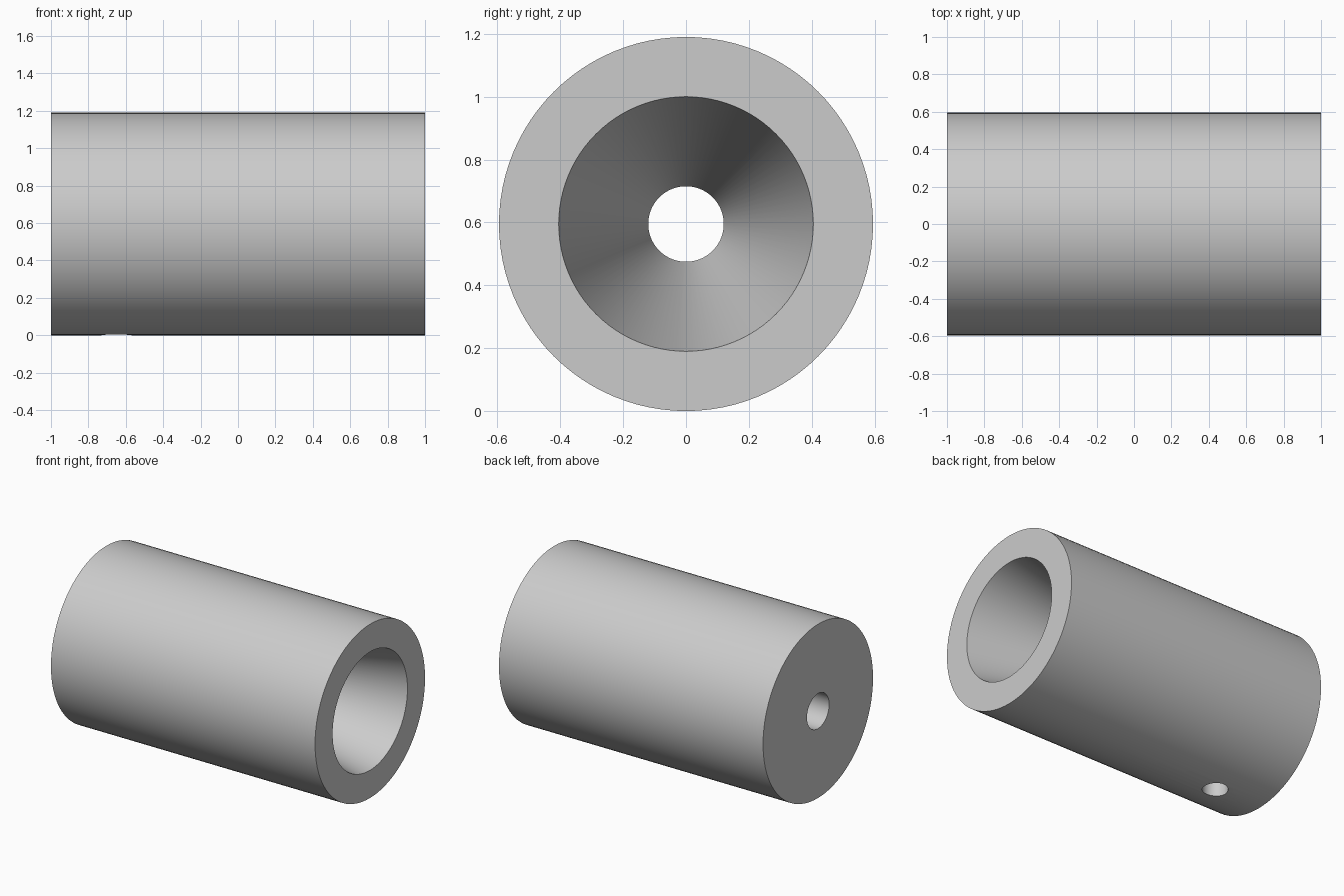
import bpy, bmesh, math
from mathutils import Matrix, Vector

cube = bpy.data.objects.get("Cube")
if cube:
    bpy.data.objects.remove(cube, do_unlink=True)

RADIUS = 0.595      # outer radius, also the axis height
MOUTH = 0.405       # wide end of the tapered bore
BORE = 0.12         # narrow straight bore
TAPER_END = -0.3    # where the taper meets the straight bore

grey = bpy.data.materials.new("light_grey")
grey.use_nodes = True
colour = (0.6, 0.6, 0.6, 1)
grey.diffuse_color = colour
grey.node_tree.nodes["Principled BSDF"].inputs["Base Color"].default_value = colour


def add_object(name, bm):
    mesh = bpy.data.meshes.new(name)
    bmesh.ops.recalc_face_normals(bm, faces=bm.faces)
    bm.to_mesh(mesh)
    bm.free()
    mesh.materials.append(grey)
    obj = bpy.data.objects.new(name, mesh)
    bpy.context.collection.objects.link(obj)
    return obj


# Sleeve: closed wall profile (x, radius) revolved about the long axis
profile = [(1, MOUTH), (1, RADIUS), (-1, RADIUS), (-1, BORE), (TAPER_END, BORE)]
bm = bmesh.new()
verts = [bm.verts.new((x, 0, RADIUS + r)) for x, r in profile]
edges = [bm.edges.new((v, verts[i - 1])) for i, v in enumerate(verts)]
bmesh.ops.spin(bm, geom=verts + edges, cent=(0, 0, RADIUS), axis=(1, 0, 0),
               angle=math.tau, steps=96, use_duplicate=False)
bmesh.ops.remove_doubles(bm, verts=bm.verts, dist=0.0005)
sleeve = add_object("tapered_sleeve", bm)

# Side hole: drilled from the underside into the straight bore
bm = bmesh.new()
bmesh.ops.create_cone(bm, cap_ends=True, segments=48, radius1=0.08, radius2=0.08,
                      depth=0.7, matrix=Matrix.Translation(Vector((-0.65, 0, 0.245))))
cutter = add_object("side_hole_cutter", bm)
cutter.hide_render = True

drill = sleeve.modifiers.new("side_hole", 'BOOLEAN')
drill.operation = 'DIFFERENCE'
drill.solver = 'EXACT'
drill.object = cutter

bpy.ops.object.select_all(action='DESELECT')
sleeve.select_set(True)
bpy.context.view_layer.objects.active = sleeve
bpy.ops.object.modifier_apply(modifier=drill.name)
bpy.data.objects.remove(cutter, do_unlink=True)

# Smooth round walls, crisp rims
bpy.ops.object.shade_smooth_by_angle(angle=math.radians(10))
